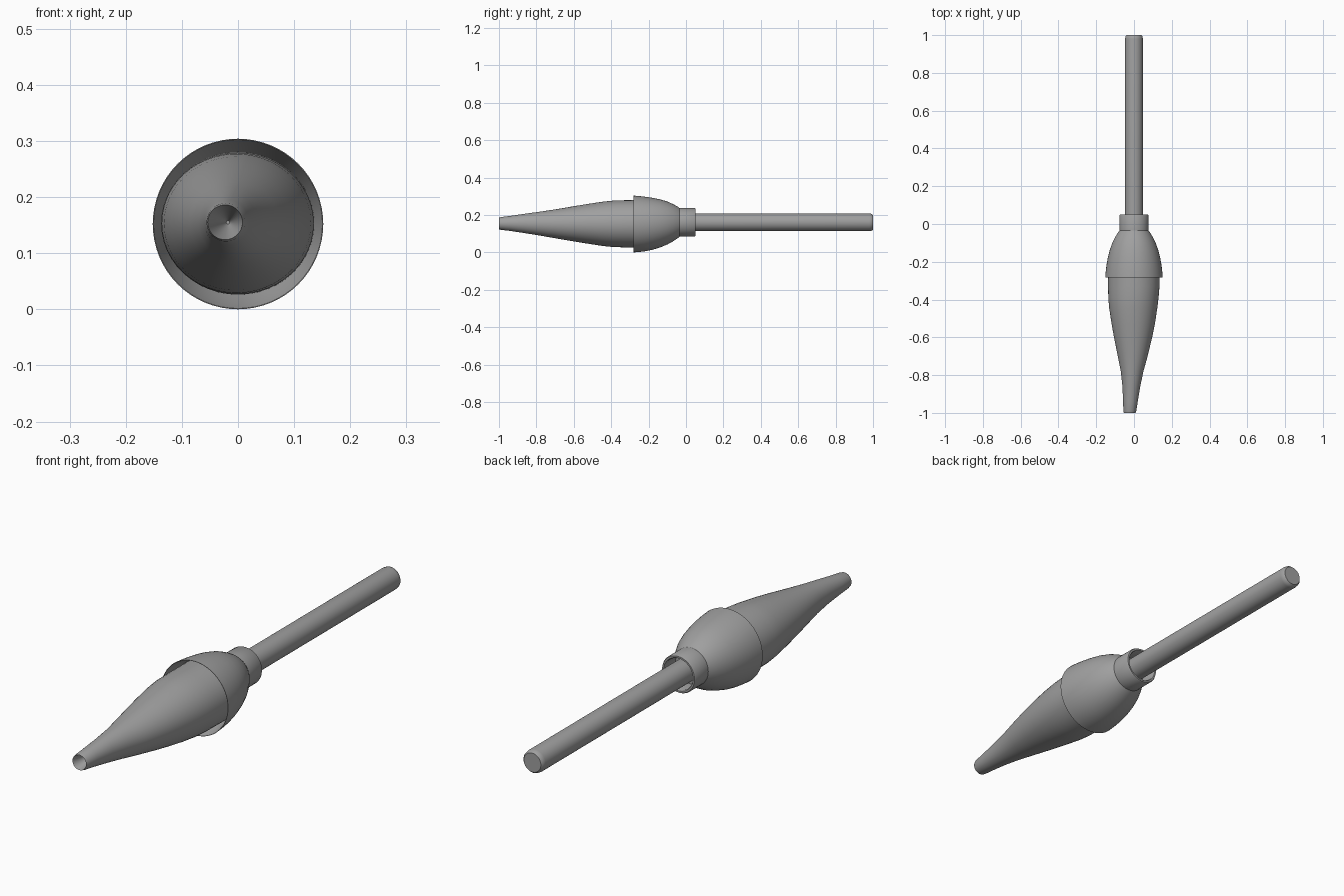
import bpy, bmesh, math

# Dark grey shared by every part
grey = bpy.data.materials.new("dark_grey")
grey.diffuse_color = (0.35, 0.35, 0.35, 1)


def loft(name, rings, sides=48, cap_start=False, cap_end=False):
    """Skin elliptical rings (y, cx, cz, rx, rz) stacked along y."""
    bm = bmesh.new()
    loops = []
    for y, cx, cz, rx, rz in rings:
        loops.append([bm.verts.new((cx + rx * math.cos(2 * math.pi * i / sides), y,
                                    cz + rz * math.sin(2 * math.pi * i / sides)))
                      for i in range(sides)])
    for a, b in zip(loops, loops[1:]):
        for i in range(sides):
            j = (i + 1) % sides
            bm.faces.new((a[i], a[j], b[j], b[i]))
    if cap_start:
        bm.faces.new(loops[0])
    if cap_end:
        bm.faces.new(loops[-1])
    bmesh.ops.recalc_face_normals(bm, faces=bm.faces)
    mesh = bpy.data.meshes.new(name)
    bm.to_mesh(mesh)
    bm.free()
    mesh.materials.append(grey)
    ob = bpy.data.objects.new(name, mesh)
    bpy.context.collection.objects.link(ob)
    bpy.ops.object.select_all(action='DESELECT')
    ob.select_set(True)
    bpy.context.view_layer.objects.active = ob
    bpy.ops.object.shade_smooth_by_angle(angle=math.radians(35))
    return ob


def turned(name, profile, cz, **kw):
    return loft(name, [(y, 0, cz, r, r) for y, r in profile], **kw)


# Handle rod with a chamfered end
turned("handle", [(-0.02, 0.047), (0.98, 0.047), (0.993, 0.045), (1.0, 0.039)],
       0.161, cap_start=True, cap_end=True)

# Hollow collar around the handle
turned("collar", [(-0.035, 0.077), (0.045, 0.077), (0.05, 0.074), (0.05, 0.067),
                  (0.045, 0.064), (-0.02, 0.064), (-0.02, 0.046)], 0.161)

# Domed cup with a thin rim, its back end centred on the collar
outer = [(-0.03, 0.073), (-0.045, 0.085), (-0.07, 0.1), (-0.1, 0.115), (-0.14, 0.129),
         (-0.18, 0.139), (-0.22, 0.146), (-0.255, 0.150), (-0.282, 0.152)]
cup = []
for y, r in outer:
    z = 0.152 + 0.009 * max(0, (y + 0.2) / 0.17)
    cup.append((y, 0, z, r, r))
cup += [(-0.282, 0, 0.152, 0.1505, 0.1505), (-0.25, 0, 0.152, 0.142, 0.142),
        (-0.21, 0, 0.153, 0.132, 0.126)]
loft("cup", cup, sides=64, cap_start=True)

# Tapering nib, leaning slightly to one side, with a hollow tip
loft("nib", [
    (-0.21, 0, 0.153, 0.136, 0.127),
    (-0.33, -0.001, 0.153, 0.136, 0.126),
    (-0.39, -0.003, 0.153, 0.133, 0.124),
    (-0.44, -0.004, 0.153, 0.128, 0.119),
    (-0.52, -0.004, 0.153, 0.116, 0.107),
    (-0.60, -0.005, 0.153, 0.101, 0.094),
    (-0.70, -0.007, 0.153, 0.079, 0.077),
    (-0.78, -0.010, 0.154, 0.060, 0.064),
    (-0.86, -0.014, 0.155, 0.047, 0.052),
    (-0.94, -0.019, 0.155, 0.039, 0.040),
    (-0.99, -0.022, 0.155, 0.034, 0.034),
    (-1.0, -0.023, 0.155, 0.031, 0.031),
    (-0.9, -0.018, 0.155, 0.003, 0.003)], cap_end=True)
